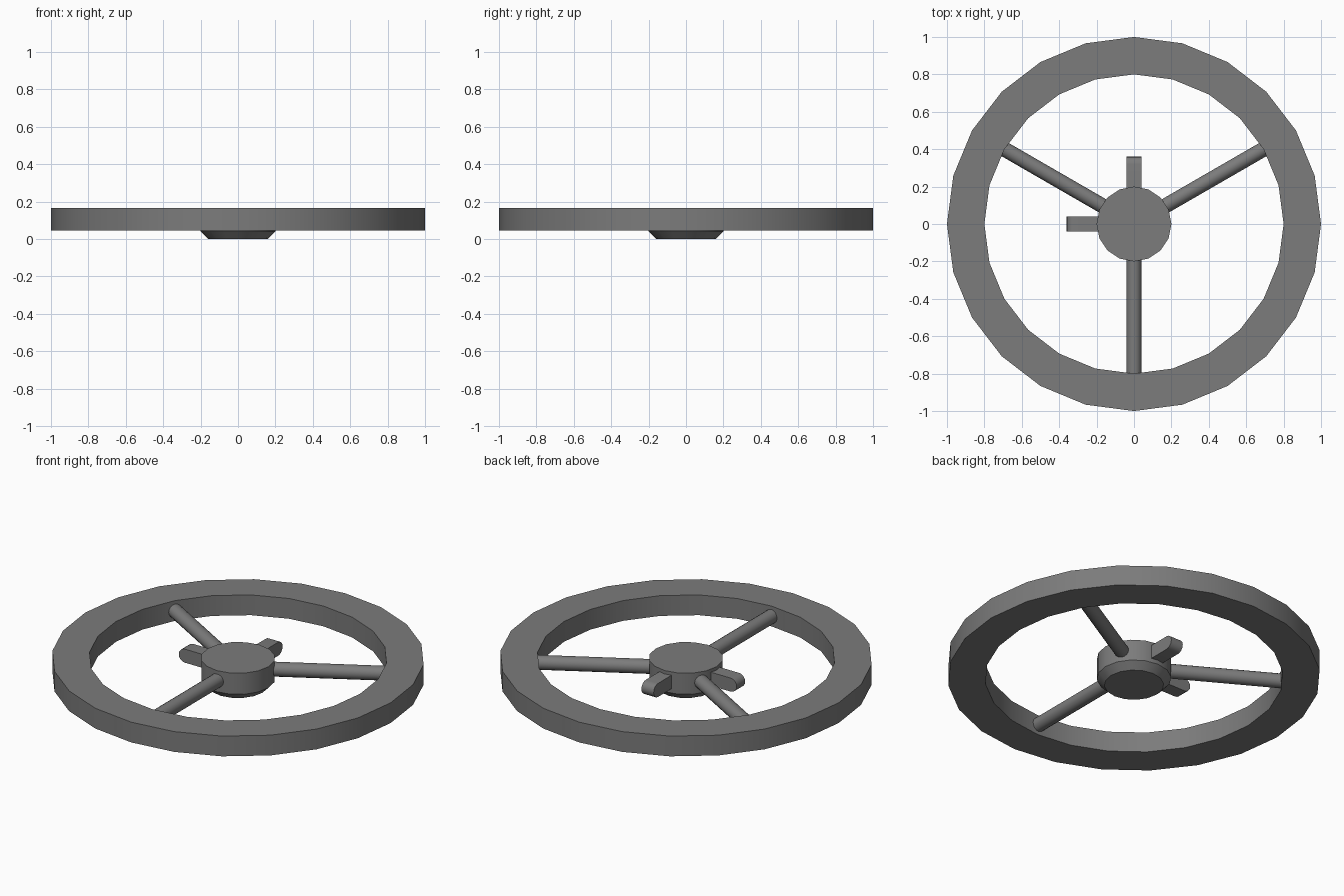
import bpy, bmesh, math
from mathutils import Matrix, Vector

if "Cube" in bpy.data.objects:
    bpy.data.objects.remove(bpy.data.objects["Cube"])

grey = bpy.data.materials.new("dark grey")
grey.diffuse_color = (0.2, 0.2, 0.2, 1)
grey.use_nodes = True
grey.node_tree.nodes["Principled BSDF"].inputs["Base Color"].default_value = grey.diffuse_color

MID_Z = 0.105  # shared centre height of rim, spokes and levers


def finish(bm, name):
    bmesh.ops.recalc_face_normals(bm, faces=bm.faces)
    mesh = bpy.data.meshes.new(name)
    bm.to_mesh(mesh)
    bm.free()
    mesh.materials.append(grey)
    ob = bpy.data.objects.new(name, mesh)
    bpy.context.collection.objects.link(ob)
    bpy.ops.object.select_all(action='DESELECT')
    ob.select_set(True)
    bpy.context.view_layer.objects.active = ob
    bpy.ops.object.shade_smooth_by_angle(angle=math.radians(30))
    return ob


def lathe(name, profile, sides, closed):
    """Revolve (radius, z) points; an open profile gets flat end caps."""
    bm = bmesh.new()
    rings = [[bm.verts.new((r * math.cos(math.tau * i / sides),
                            r * math.sin(math.tau * i / sides), z))
              for i in range(sides)] for r, z in profile]
    pairs = list(zip(rings, rings[1:]))
    if closed:
        pairs.append((rings[-1], rings[0]))
    else:
        bm.faces.new(rings[0])
        bm.faces.new(rings[-1])
    for a, b in pairs:
        for i in range(sides):
            j = (i + 1) % sides
            bm.faces.new((a[i], a[j], b[j], b[i]))
    return finish(bm, name)


def spoke(name, angle):
    r0, r1 = 0.17, 0.805
    bm = bmesh.new()
    place = (Matrix.Rotation(angle, 4, 'Z')
             @ Matrix.Translation(((r0 + r1) / 2, 0, MID_Z))
             @ Matrix.Rotation(math.pi / 2, 4, 'Y'))
    bmesh.ops.create_cone(bm, cap_ends=True, segments=16, radius1=0.04,
                          radius2=0.04, depth=r1 - r0, matrix=place)
    finish(bm, name)


def lever(name, angle):
    """Flat-sided bar with a rounded tip, seen in side profile."""
    half, tip = 0.04, 0.32
    side = [(0.15, half), (0.15, -half)]
    side += [(tip + half * math.cos(t), half * math.sin(t))
             for t in (math.radians(-90 + 22.5 * k) for k in range(9))]
    bm = bmesh.new()
    face = bm.faces.new([bm.verts.new((x, -0.04, MID_Z + z)) for x, z in side])
    ext = bmesh.ops.extrude_face_region(bm, geom=[face], use_keep_orig=True)
    moved = [v for v in ext["geom"] if isinstance(v, bmesh.types.BMVert)]
    bmesh.ops.translate(bm, verts=moved, vec=Vector((0, 0.08, 0)))
    bmesh.ops.rotate(bm, verts=bm.verts, matrix=Matrix.Rotation(angle, 3, 'Z'))
    finish(bm, name)


# Rim
lathe("rim", [(1, 0.045), (1, 0.165), (0.8, 0.165), (0.8, 0.045)], 24, True)

# Hub with chamfered bottom
lathe("hub", [(0.16, 0), (0.2, 0.04), (0.2, 0.165)], 16, False)

# Three spokes
for i, deg in enumerate((30, 150, 270)):
    spoke(f"spoke_{i + 1}", math.radians(deg))

# Two short levers
for i, deg in enumerate((90, 180)):
    lever(f"lever_{i + 1}", math.radians(deg))
